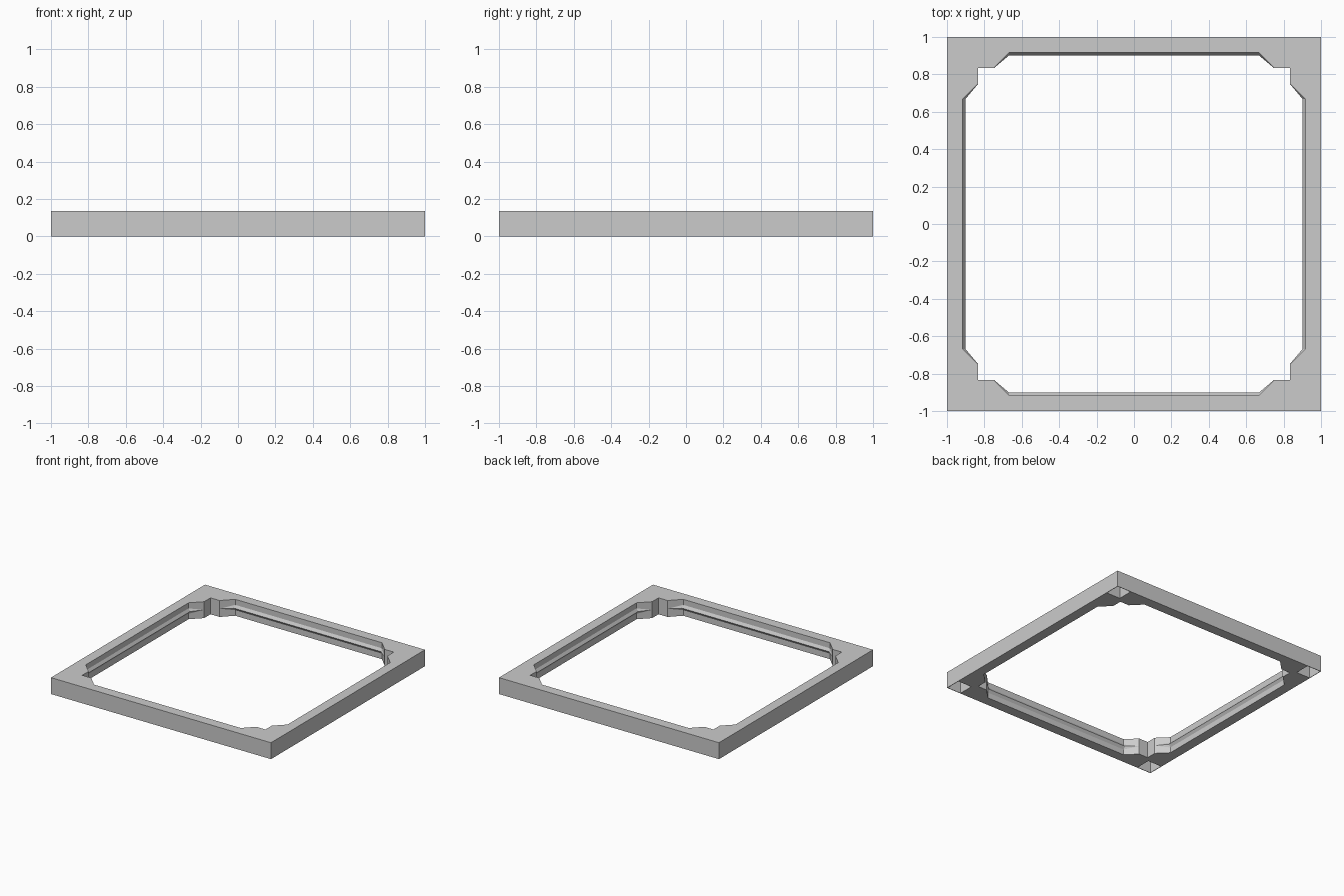
import bpy, bmesh
from math import pi
from mathutils import Matrix

if "Cube" in bpy.data.objects:
    bpy.data.objects.remove(bpy.data.objects["Cube"])

HEIGHT = 0.135
MID = HEIGHT / 2
EDGE, STEP, START, NOTCH = 0.917, 0.75, 0.667, 0.833

grey = bpy.data.materials.new("plain grey")
grey.use_nodes = True
grey.diffuse_color = (0.6, 0.6, 0.6, 1)
grey.node_tree.nodes["Principled BSDF"].inputs["Base Color"].default_value = (0.6, 0.6, 0.6, 1)


def finish(name, bm):
    bmesh.ops.recalc_face_normals(bm, faces=bm.faces)
    mesh = bpy.data.meshes.new(name)
    bm.to_mesh(mesh)
    bm.free()
    mesh.materials.append(grey)
    obj = bpy.data.objects.new(name, mesh)
    bpy.context.collection.objects.link(obj)
    return obj


def prism(name, outlines, z0, z1):
    """Extrude one or more flat outlines from z0 up to z1."""
    bm = bmesh.new()
    for outline in outlines:
        face = bm.faces.new([bm.verts.new((x, y, z0)) for x, y in outline])
        top = bmesh.ops.extrude_face_region(bm, geom=[face])["geom"]
        verts = [v for v in top if isinstance(v, bmesh.types.BMVert)]
        bmesh.ops.translate(bm, verts=verts, vec=(0, 0, z1 - z0))
    return finish(name, bm)


def quarter_turns(points):
    """Repeat 2D points around the centre, a quarter turn at a time."""
    turns = []
    for i in range(4):
        turns.append(points)
        points = [(-y, x) for x, y in points]
    return turns


def cut(target, cutter):
    mod = target.modifiers.new(cutter.name, "BOOLEAN")
    mod.operation = "DIFFERENCE"
    mod.solver = "EXACT"
    mod.object = cutter
    cutter.hide_render = True
    cutter.hide_viewport = True
    cutter.display_type = "WIRE"


# Square frame with a stepped opening
frame = prism("frame", [[(-1, -1), (1, -1), (1, 1), (-1, 1)]], 0, HEIGHT)
corner = [(EDGE, START), (NOTCH, STEP), (NOTCH, NOTCH), (STEP, NOTCH), (START, EDGE)]
opening = sum(quarter_turns(corner), [])
cut(frame, prism("opening_cutter", [opening], -0.1, HEIGHT + 0.1))

# Thin-walled square pockets under the corners
a, b = 0.87, 0.996
pockets = quarter_turns([(a, a), (b, a), (b, b), (a, b)])
cut(frame, prism("pocket_cutter", pockets, -0.1, 0.115))

# Ridge along each inner wall, tapering to a point at both ends
for i, side in enumerate(("back", "right", "front", "left")):
    bm = bmesh.new()
    tips, sections = [], []
    for s in (-1, 1):
        tips.append(bm.verts.new((s * STEP, NOTCH, MID)))
        sections.append([bm.verts.new((s * START, y, MID + dz))
                         for y, dz in ((EDGE, 0.022), (0.902, 0), (EDGE, -0.022))])
    for k in range(2):
        bm.faces.new((sections[0][k], sections[0][k + 1], sections[1][k + 1], sections[1][k]))
        for tip, sec in zip(tips, sections):
            bm.faces.new((tip, sec[k], sec[k + 1]))
    # Close the ridge against the wall
    bm.faces.new((sections[0][0], sections[0][2], sections[1][2], sections[1][0]))
    for tip, sec in zip(tips, sections):
        bm.faces.new((tip, sec[0], sec[2]))
    bmesh.ops.rotate(bm, verts=bm.verts, cent=(0, 0, 0), matrix=Matrix.Rotation(-i * pi / 2, 3, "Z"))
    finish(side + "_ridge", bm)
